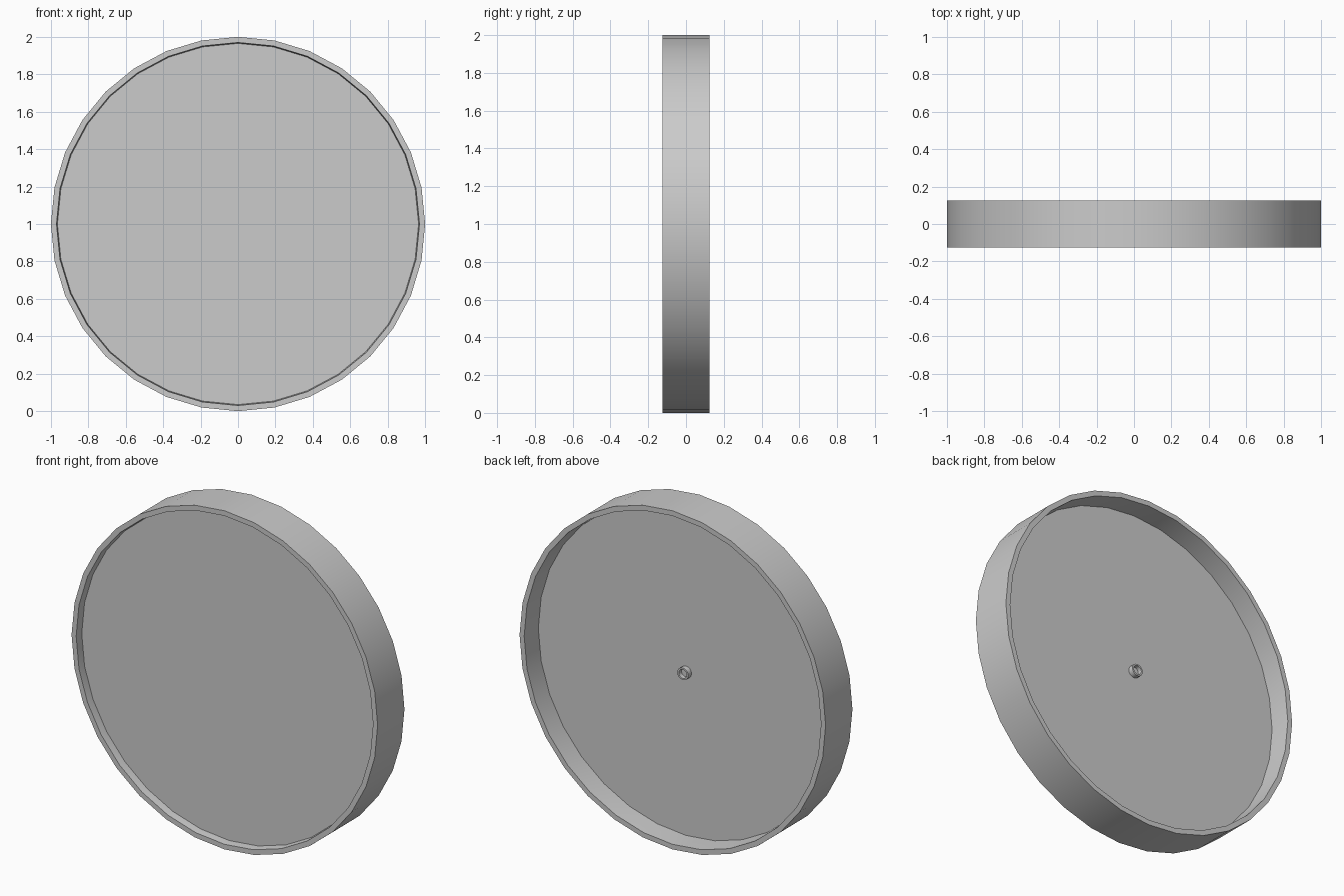
import bpy, bmesh, math

if "Cube" in bpy.data.objects:
    bpy.data.objects.remove(bpy.data.objects["Cube"])

SIDES = 32
CENTRE_Z = 1.0


def lathe(name, profile, sides, closed=False):
    """Revolve (radius, y) points around the y axis through the wheel centre."""
    bm = bmesh.new()
    rings = []
    for i in range(sides):
        a = 2 * math.pi * i / sides
        rings.append([bm.verts.new((r * math.cos(a), y, CENTRE_Z + r * math.sin(a)))
                      for r, y in profile])
    n = len(profile)
    for i in range(sides):
        p, q = rings[i], rings[(i + 1) % sides]
        for j in range(n if closed else n - 1):
            k = (j + 1) % n
            bm.faces.new((p[j], p[k], q[k], q[j]))
    if not closed:
        # flat caps at both ends of an open profile
        bm.faces.new([r[0] for r in rings])
        bm.faces.new([r[-1] for r in rings])
    bmesh.ops.recalc_face_normals(bm, faces=bm.faces[:])
    mesh = bpy.data.meshes.new(name)
    bm.to_mesh(mesh)
    bm.free()
    obj = bpy.data.objects.new(name, mesh)
    bpy.context.collection.objects.link(obj)
    bpy.ops.object.select_all(action='DESELECT')
    obj.select_set(True)
    bpy.context.view_layer.objects.active = obj
    bpy.ops.object.shade_smooth_by_angle(angle=math.radians(35))
    return obj


# outer hoop, square edged
lathe("rim", [(1.0, -0.125), (1.0, 0.125), (0.97, 0.125), (0.965, 0.0),
              (0.965, -0.08), (0.97, -0.125)], SIDES, closed=True)

# round panel: shallow recess in front, deep recess behind
lathe("panel", [(0.966, -0.08), (0.966, 0.0)], SIDES)

# small hollow hub stub at the centre of the back
lathe("hub_stub", [(0.036, -0.01), (0.036, 0.03), (0.026, 0.03), (0.026, 0.005)], 16)
